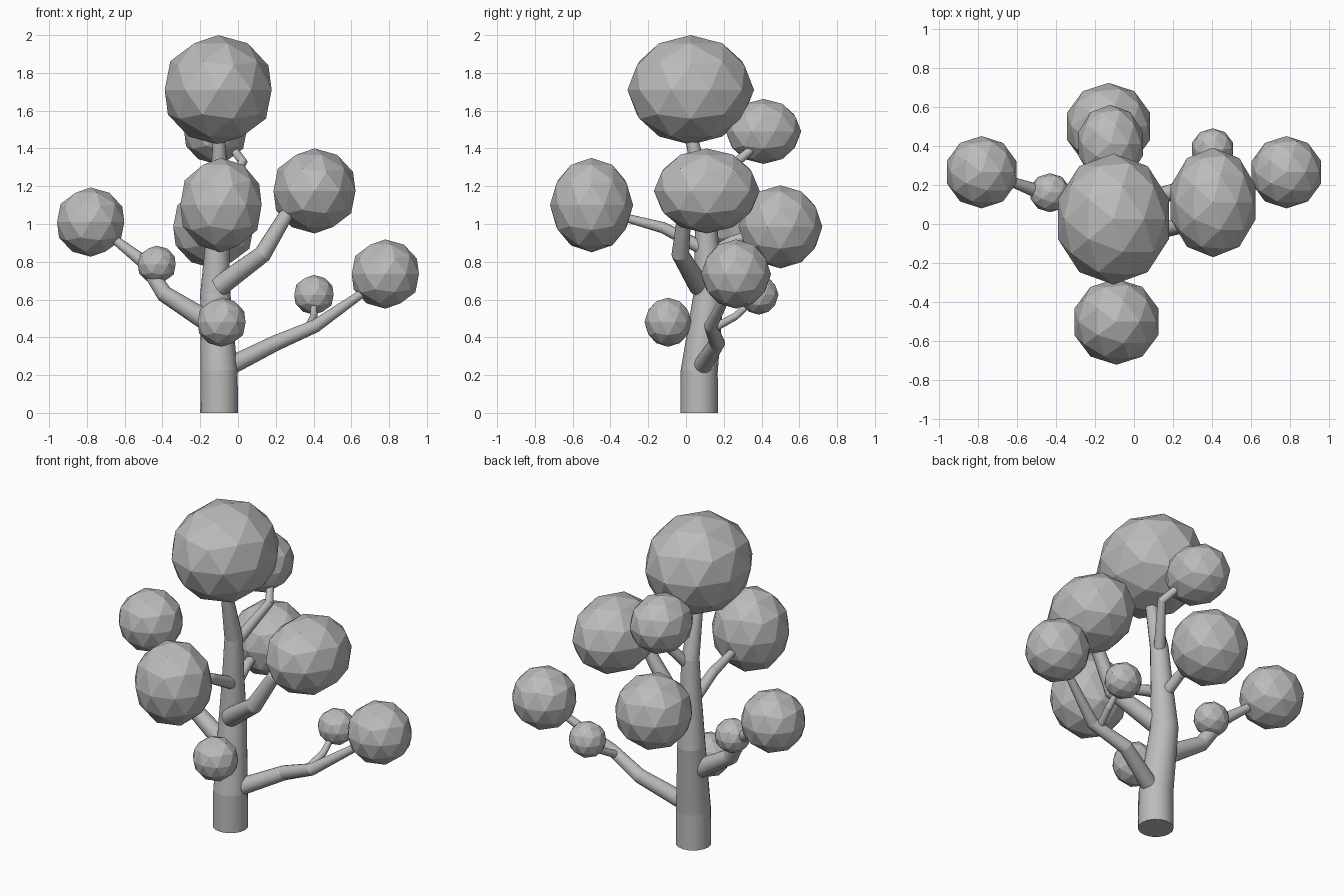
import bpy, bmesh, math
from mathutils import Vector

if "Cube" in bpy.data.objects:
    bpy.data.objects.remove(bpy.data.objects["Cube"])

grey = bpy.data.materials.new("plain grey")
grey.diffuse_color = (0.5, 0.5, 0.5, 1)
grey.use_nodes = True
grey.node_tree.nodes["Principled BSDF"].inputs["Base Color"].default_value = grey.diffuse_color


def finish(name, bm):
    me = bpy.data.meshes.new(name)
    bm.to_mesh(me)
    bm.free()
    me.materials.append(grey)
    ob = bpy.data.objects.new(name, me)
    bpy.context.collection.objects.link(ob)
    return ob


def tube(name, pts, sides=16):
    """Tapered limb through (x, y, z, radius) points, with mitred joints."""
    bm = bmesh.new()
    pos = [Vector(p[:3]) for p in pts]
    last = len(pos) - 1
    across = None
    rings = []
    for i, p in enumerate(pos):
        a = (p - pos[i - 1]).normalized() if i else Vector()
        b = (pos[i + 1] - p).normalized() if i < last else Vector()
        t = (a + b).normalized()
        if i == 0 and name == "trunk":
            t = Vector((0, 0, 1))
        if across is None:
            across = t.orthogonal()
        across = (across - t * across.dot(t)).normalized()
        side = t.cross(across)
        rings.append([bm.verts.new(p + pts[i][3] * (
            across * math.cos(k * math.tau / sides) + side * math.sin(k * math.tau / sides)))
            for k in range(sides)])
    for r, s in zip(rings, rings[1:]):
        for k in range(sides):
            j = (k + 1) % sides
            bm.faces.new((r[k], r[j], s[j], s[k])).smooth = True
    bm.faces.new(rings[0][::-1])
    bm.faces.new(rings[-1])
    # crisp joints between the straight segments
    for r in rings:
        for k in range(sides):
            bm.edges.get((r[k], r[(k + 1) % sides])).smooth = False
    bmesh.ops.recalc_face_normals(bm, faces=bm.faces[:])
    finish(name, bm)


def foliage(name, centre, radii):
    """Faceted ball fitted to the given half sizes."""
    bm = bmesh.new()
    bmesh.ops.create_icosphere(bm, subdivisions=2, radius=1)
    ext = [max(v.co[a] for v in bm.verts) for a in range(3)]
    for v in bm.verts:
        v.co = [centre[a] + v.co[a] * radii[a] / ext[a] for a in range(3)]
    finish(name, bm)


# Trunk and branches
tube("trunk", [(-.10, .07, 0, .10), (-.10, .07, .22, .098), (-.12, .12, .63, .08),
               (-.11, .11, .90, .063), (-.10, .10, 1.15, .052), (-.10, .03, 1.45, .033),
               (-.10, .03, 1.60, .025)])
tube("low_right_branch", [(-.06, .08, .24, .05), (.20, .165, .37, .042),
                          (.41, .13, .46, .035), (.74, .25, .69, .018)])
tube("low_right_twig", [(.37, .14, .445, .022), (.40, .26, .51, .02), (.405, .385, .62, .014)])
tube("left_branch", [(-.12, .09, .46, .058), (-.39, .12, .63, .045),
                     (-.50, .17, .80, .036), (-.72, .25, .97, .018)])
tube("left_twig", [(-.48, .16, .76, .022), (-.43, .16, .79, .015)])
tube("upper_right_branch", [(-.10, .07, .67, .055), (.13, -.03, .84, .047),
                            (.25, -.01, 1.04, .038), (.36, .06, 1.14, .025)])
tube("front_branch", [(-.10, .09, .87, .036), (-.10, -.12, .98, .03), (-.10, -.42, 1.06, .018)])
tube("back_branch", [(-.11, .10, .82, .036), (-.12, .25, .91, .03), (-.13, .42, .97, .02)])
tube("upper_back_branch", [(-.10, .10, 1.10, .034), (.025, .27, 1.33, .025),
                           (-.02, .34, 1.39, .022), (-.10, .40, 1.48, .014)])
tube("front_low_twig", [(-.11, .08, .43, .03), (-.09, -.08, .48, .02)])

# Foliage balls
foliage("crown_foliage", (-.105, .025, 1.71), (.283, .335, .29))
foliage("upper_right_foliage", (.405, .11, 1.175), (.217, .28, .225))
foliage("front_foliage", (-.09, -.50, 1.10), (.215, .22, .25))
foliage("back_foliage", (-.13, .50, .985), (.213, .222, .22))
foliage("upper_back_foliage", (-.12, .41, 1.49), (.165, .20, .172))
foliage("left_foliage", (-.78, .265, 1.01), (.178, .185, .183))
foliage("right_foliage", (.78, .265, .735), (.178, .185, .183))
foliage("small_left_foliage", (-.43, .16, .785), (.10, .10, .10))
foliage("small_right_foliage", (.402, .385, .625), (.104, .105, .105))
foliage("front_low_foliage", (-.087, -.095, .48), (.127, .125, .13))
